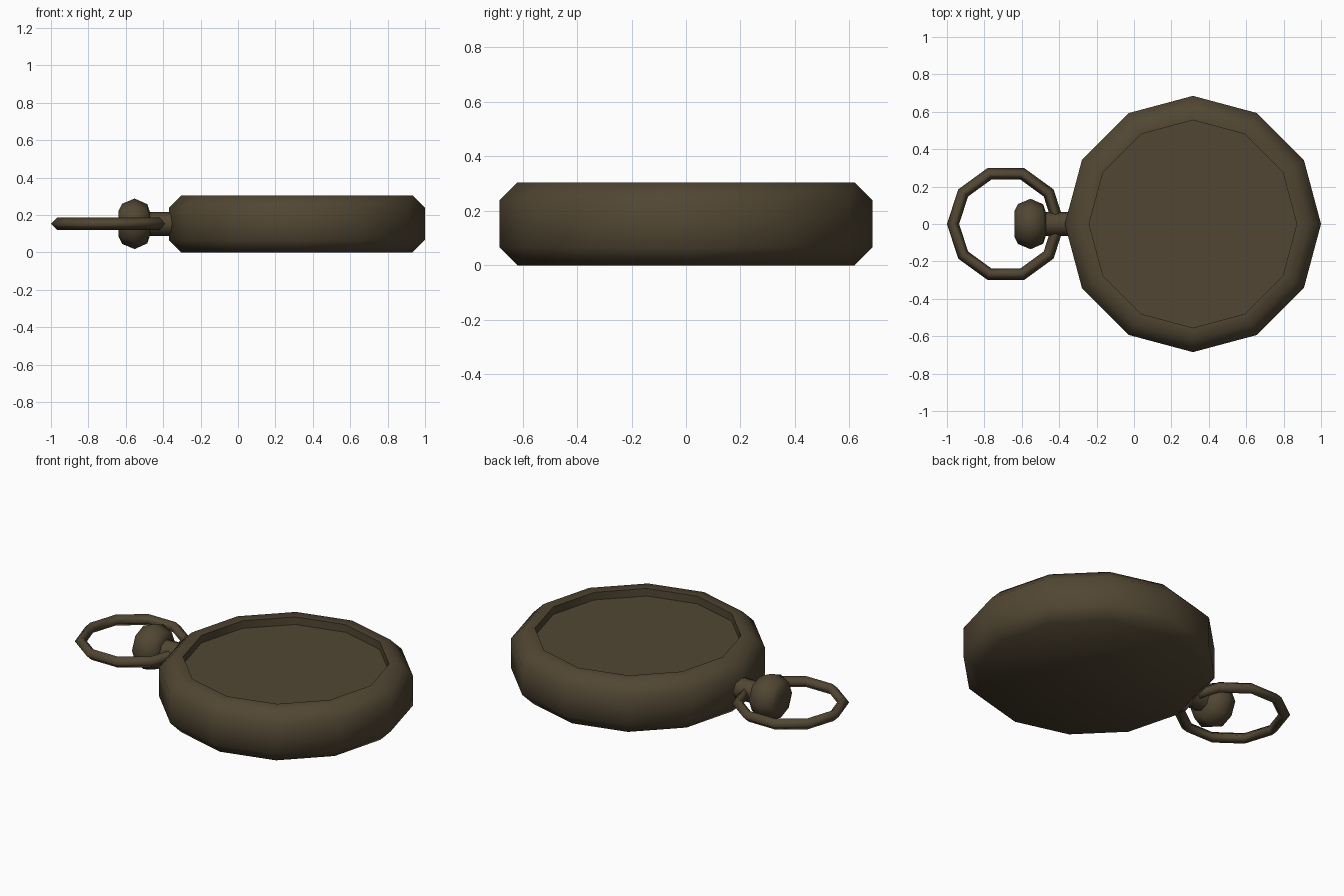
import bpy, bmesh, math
from mathutils import Matrix, Vector

if "Cube" in bpy.data.objects:
    bpy.data.objects.remove(bpy.data.objects["Cube"])

brass = bpy.data.materials.new("dark brass")
brass.diffuse_color = (0.083, 0.062, 0.033, 1)
brass.use_nodes = True
brass.node_tree.nodes["Principled BSDF"].inputs["Base Color"].default_value = brass.diffuse_color


def lathe(name, profile, sides, matrix, closed=False, smooth=50):
    """Spin (radius, height) points around local z, then place with a matrix."""
    bm = bmesh.new()
    rings = []
    for r, h in profile:
        rings.append([bm.verts.new(matrix @ Vector((
            r * math.cos(math.tau * i / sides),
            r * math.sin(math.tau * i / sides), h))) for i in range(sides)])
    pairs = list(zip(rings, rings[1:]))
    if closed:
        pairs.append((rings[-1], rings[0]))
    else:
        bm.faces.new(rings[0][::-1])
        bm.faces.new(rings[-1])
    for a, b in pairs:
        for i in range(sides):
            j = (i + 1) % sides
            bm.faces.new((a[i], a[j], b[j], b[i]))
    bmesh.ops.recalc_face_normals(bm, faces=bm.faces)
    mesh = bpy.data.meshes.new(name)
    bm.to_mesh(mesh)
    bm.free()
    mesh.materials.append(brass)
    ob = bpy.data.objects.new(name, mesh)
    bpy.context.collection.objects.link(ob)
    bpy.ops.object.select_all(action='DESELECT')
    ob.select_set(True)
    bpy.context.view_layer.objects.active = ob
    bpy.ops.object.shade_smooth_by_angle(angle=math.radians(smooth))
    return ob


MID = 0.153
along_x = Matrix.Translation((0, 0, MID)) @ Matrix.Rotation(math.pi / 2, 4, 'Y')

# Round case with chamfered edges and a recessed dial
lathe("case", [(0.618, 0), (0.685, 0.067), (0.685, 0.238), (0.618, 0.305),
               (0.555, 0.305), (0.555, 0.26)],
      12, Matrix.Translation((0.315, 0, 0)))

# Stem and winding knob, turned around the x axis
lathe("stem", [(0.064, -0.52), (0.064, -0.32)], 8, along_x)
lathe("winding_knob", [(0.07, -0.638), (0.107, -0.62), (0.135, -0.553),
                       (0.105, -0.485), (0.06, -0.47)], 8, along_x)

# Ten-sided hanging ring with a diamond section
R, t = 0.2825, 0.0325
lathe("hanging_ring", [(R + t, 0), (R, t), (R - t, 0), (R, -t)],
      10, Matrix.Translation((-0.685, 0, MID)), closed=True, smooth=100)
